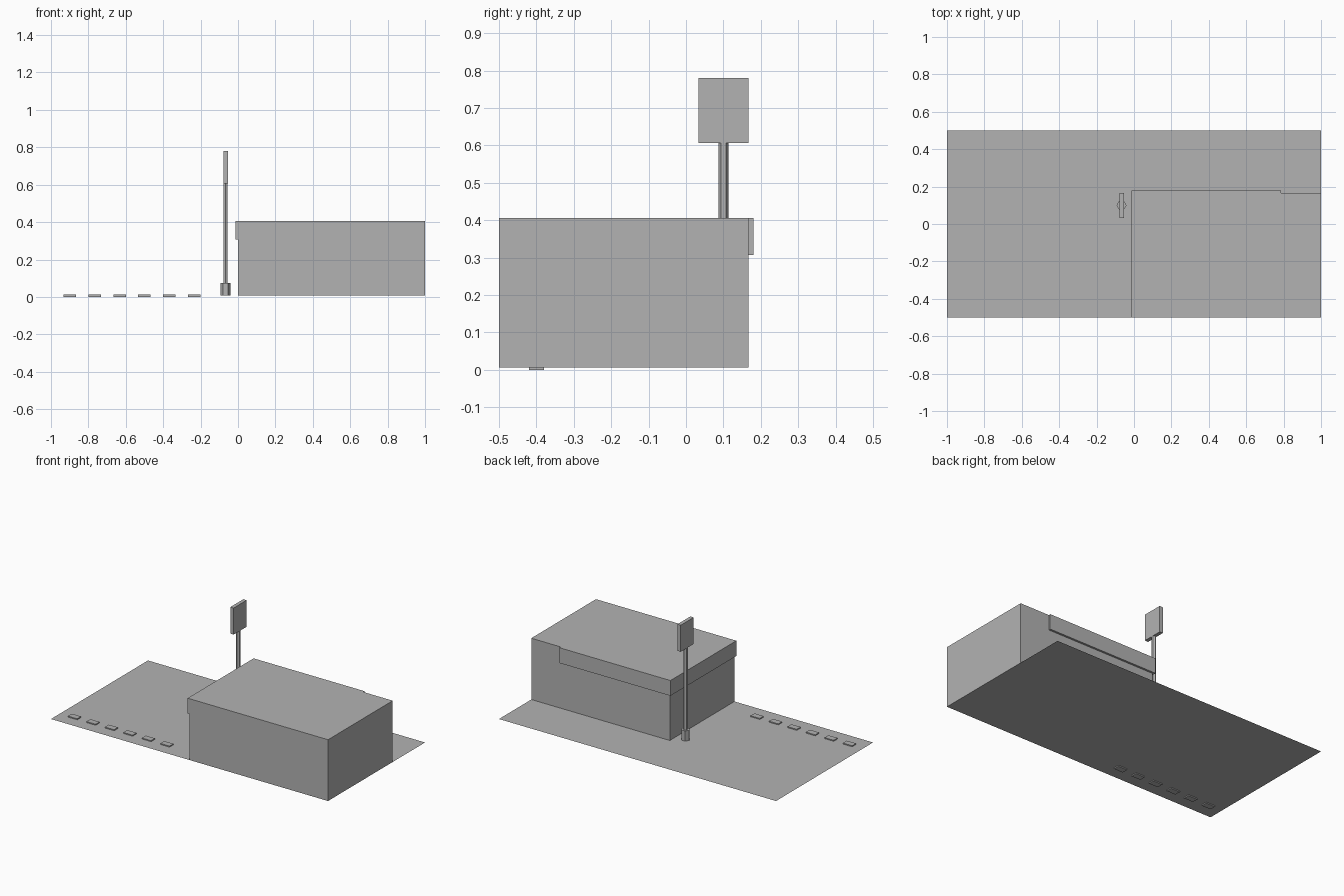
import bpy
import bmesh
from math import pi, cos, sin

cube = bpy.data.objects.get("Cube")
if cube:
    bpy.data.objects.remove(cube, do_unlink=True)

# One flat grey for the whole model
GREY = (0.45, 0.45, 0.45, 1)
grey = bpy.data.materials.new("plain_grey")
grey.use_nodes = True
grey.diffuse_color = GREY
bsdf = next(n for n in grey.node_tree.nodes if n.type == 'BSDF_PRINCIPLED')
bsdf.inputs["Base Color"].default_value = GREY


def prism(name, outline, z0, z1=None):
    """Flat outline in x, y, extruded from z0 to z1 (left flat without z1)."""
    bm = bmesh.new()
    face = bm.faces.new([bm.verts.new((x, y, z0)) for x, y in outline])
    if z1 is not None:
        top = bmesh.ops.extrude_face_region(bm, geom=[face], use_keep_orig=True)
        moved = [v for v in top["geom"] if isinstance(v, bmesh.types.BMVert)]
        bmesh.ops.translate(bm, verts=moved, vec=(0, 0, z1 - z0))
        bmesh.ops.recalc_face_normals(bm, faces=bm.faces[:])
    mesh = bpy.data.meshes.new(name)
    bm.to_mesh(mesh)
    bm.free()
    mesh.materials.append(grey)
    obj = bpy.data.objects.new(name, mesh)
    bpy.context.collection.objects.link(obj)
    return obj


def rect(x0, x1, y0, y1):
    return [(x0, y0), (x1, y0), (x1, y1), (x0, y1)]


def hexagon(x, y, r, turn):
    return [(x + r * cos(turn + i * pi / 3), y + r * sin(turn + i * pi / 3))
            for i in range(6)]


GROUND = 0.0067
ROOF = 0.4067
FRONT, BACK = -0.5, 0.1667
LIP = 0.0133

# Paved lot and building
prism("ground", rect(-1, 1, -0.5, 0.5), GROUND)
prism("building", rect(0, 1, FRONT, BACK), GROUND, ROOF)

# Fascia band wrapping the entrance side and most of the back
end = 0.8 - LIP
prism("fascia", [(-LIP, FRONT), (0, FRONT), (0, BACK), (end, BACK),
                 (end, BACK + LIP), (-LIP, BACK + LIP)], 0.3067, ROOF)

# Roadside sign
SX, SY = -0.0667, 0.1
prism("sign_base", hexagon(SX, SY, 0.0267, 0), GROUND, 0.0733)
prism("sign_pole", hexagon(SX, SY, 0.0133, pi / 2), 0.0733, 0.61)
prism("sign_board", rect(SX - 0.012, SX + 0.012, SY - 0.0667, SY + 0.0667), 0.6067, 0.78)

# Row of parking stops
for i in range(6):
    cx = -0.9 + i * 0.1333
    prism(f"parking_stop_{i + 1}", rect(cx - 0.0333, cx + 0.0333, -0.42, -0.38), 0, 2 * GROUND)
